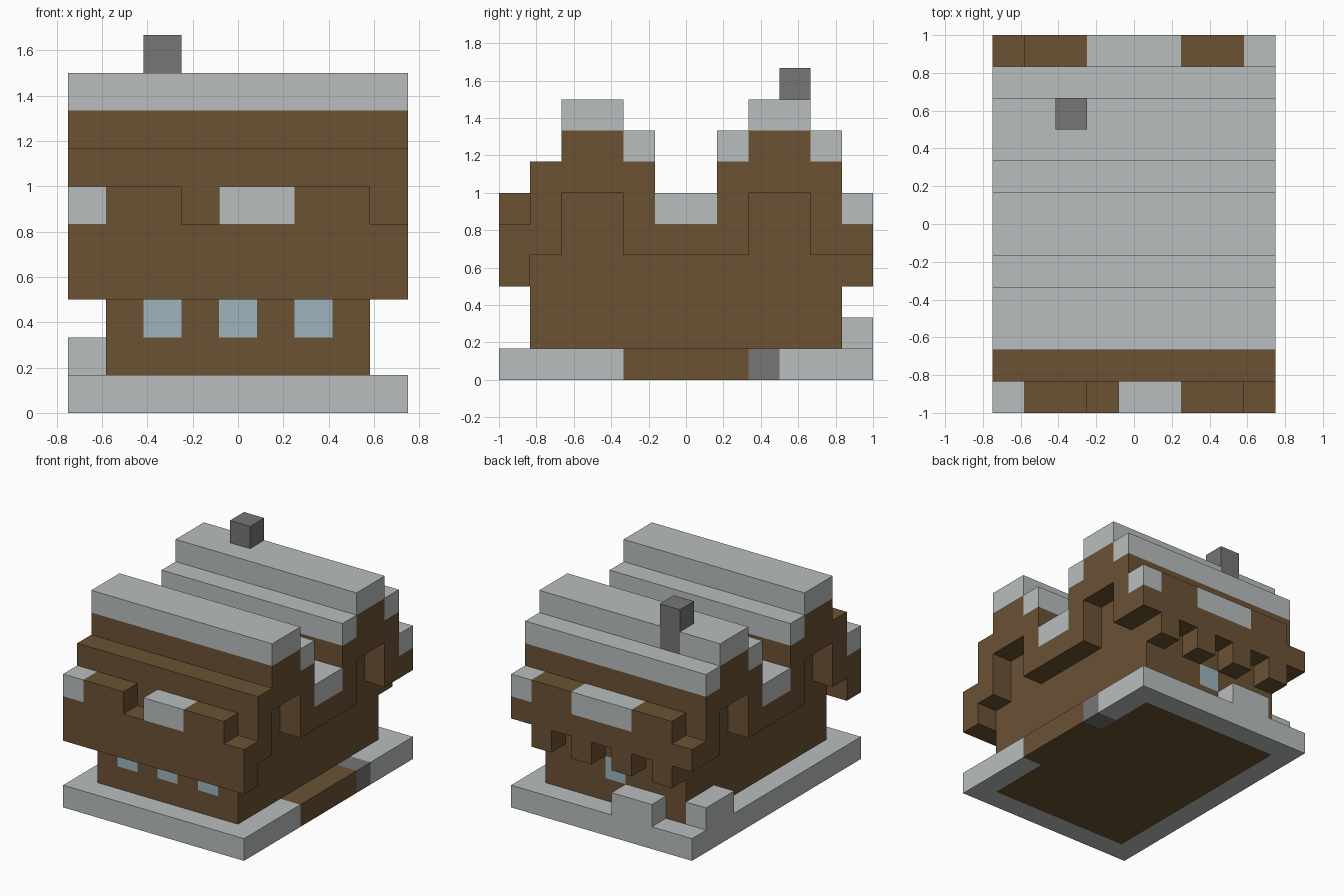
import bpy, bmesh
from mathutils import Vector

if "Cube" in bpy.data.objects:
    bpy.data.objects.remove(bpy.data.objects["Cube"])

U = 1 / 6                      # edge of one block
ORIGIN = Vector((-0.75, -1, 0))
W = (0, 8)                     # full width


def material(name, rgb):
    m = bpy.data.materials.new(name)
    m.use_nodes = True
    m.diffuse_color = (*rgb, 1)
    m.node_tree.nodes["Principled BSDF"].inputs["Base Color"].default_value = (*rgb, 1)
    return m


SNOW = material("snow grey", (0.49, 0.515, 0.515))
WOOD = material("wood brown", (0.147, 0.084, 0.034))
STONE = material("stone grey", (0.181, 0.181, 0.181))
GLASS = material("window blue", (0.337, 0.462, 0.509))

cells = {}


def span(r):
    return range(r[0], r[1] + 1) if isinstance(r, tuple) else (r,)


def fill(part, mat, xs, ys, zs):
    """Fill an inclusive range of blocks; a part of None carves them away."""
    for x in span(xs):
        for y in span(ys):
            for z in span(zs):
                if part:
                    cells[x, y, z] = (part, mat)
                else:
                    cells.pop((x, y, z), None)


# Snowy ground with the floor, side path and drifts
fill("snow_ground", SNOW, W, (0, 11), 0)
fill("floor", WOOD, (1, 7), (1, 10), 0)
fill("side_path", WOOD, 8, (4, 7), 0)
fill("path_stone", STONE, 8, 8, 0)
fill("snow_drifts", SNOW, (2, 3), 11, 1)
fill("snow_drifts", SNOW, 0, (9, 10), 1)

# Walls
fill("walls", WOOD, (1, 7), (1, 10), (1, 5))

# Twin-gabled roof body: (rows, lowest overhang block, highest block)
for ys, low, top in [(1, 4, 6), ((2, 3), 6, 7), (4, 4, 6), ((5, 6), 4, 4),
                     (7, 4, 6), ((8, 9), 6, 7), (10, 4, 6)]:
    fill("roof", WOOD, W, ys, (low, top))

# Snow layers on the roof steps
for ys, z in [((2, 3), 8), (4, 7), ((5, 6), 5), (7, 7), ((8, 9), 8), (10, 7)]:
    fill("roof_snow", SNOW, W, ys, z)

# Front eave with notches and snow patches
fill("front_eave", WOOD, W, 0, (3, 5))
for x in (3, 8):
    fill(None, None, x, 0, 5)
fill("front_eave_snow", SNOW, 0, 0, 5)
fill("front_eave_snow", SNOW, (4, 5), 0, 5)

# Back eave with a toothed lower edge
fill("back_eave", WOOD, W, 11, (4, 5))
for x in (1, 3, 5, 7):
    fill("back_eave", WOOD, x, 11, 3)
fill(None, None, 0, 11, 5)
fill("back_eave_snow", SNOW, (3, 5), 11, 5)
fill("back_eave_snow", SNOW, 8, 11, 5)

# Windows and chimney
for x in (2, 4, 6):
    fill("front_windows", GLASS, x, 1, 2)
fill("back_window", GLASS, 4, 10, 2)
fill("chimney", STONE, 2, 9, (8, 9))


def build(part, mat):
    """Make one object from the exposed sides of a part's blocks."""
    bm = bmesh.new()
    for cell, (name, _) in cells.items():
        if name != part:
            continue
        for axis in range(3):
            for side in (0, 1):
                near = list(cell)
                near[axis] += 2 * side - 1
                if tuple(near) in cells:
                    continue
                ring = []
                for a, b in ((0, 0), (1, 0), (1, 1), (0, 1)):
                    corner = Vector(cell)
                    corner[axis] += side
                    corner[(axis + 1) % 3] += a
                    corner[(axis + 2) % 3] += b
                    ring.append(bm.verts.new(ORIGIN + corner * U))
                bm.faces.new(ring if side else ring[::-1])
    bmesh.ops.remove_doubles(bm, verts=bm.verts, dist=0.001)
    bmesh.ops.dissolve_limit(bm, angle_limit=0.01, verts=bm.verts, edges=bm.edges)
    mesh = bpy.data.meshes.new(part)
    bm.to_mesh(mesh)
    bm.free()
    mesh.materials.append(mat)
    bpy.context.collection.objects.link(bpy.data.objects.new(part, mesh))


for part, mat in dict(cells.values()).items():
    build(part, mat)
